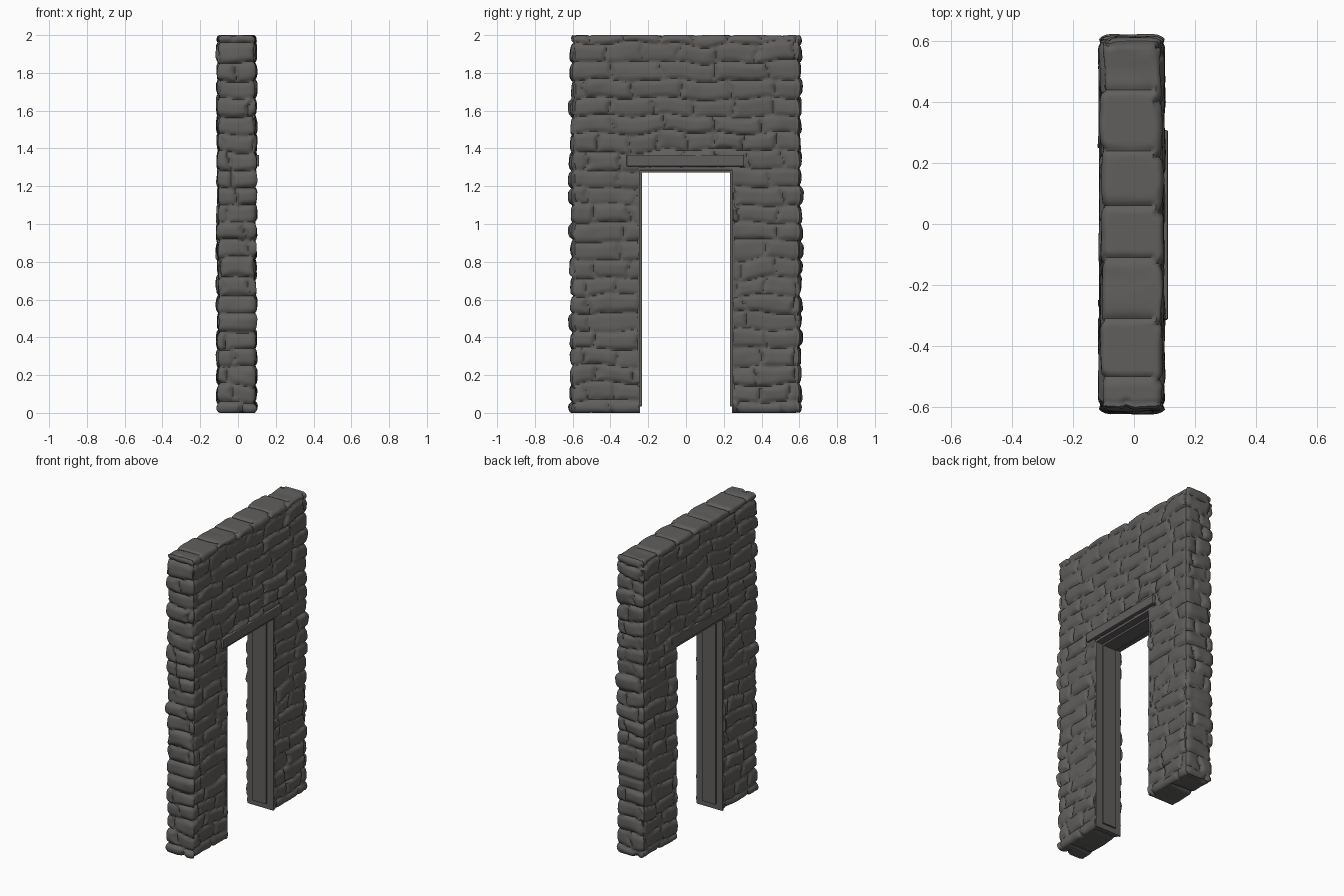
import bpy, bmesh, math, random
from mathutils import Vector, noise

if "Cube" in bpy.data.objects:
    bpy.data.objects.remove(bpy.data.objects["Cube"])

random.seed(5)

def material(name, rgb):
    m = bpy.data.materials.new(name)
    m.diffuse_color = (*rgb, 1)
    m.use_nodes = True
    m.node_tree.nodes["Principled BSDF"].inputs["Base Color"].default_value = m.diffuse_color
    return m

STONE = material("dark grey stone", (0.118, 0.114, 0.110))
WOOD = material("dark grey wood", (0.120, 0.112, 0.110))

# ---- stone relief: wavy courses of random-width stones ----
COURSE = 0.095
cache = {}

def rnd(a, b):
    # three random values per stone, always drawn in the same order
    if (a, b) not in cache:
        cache[(a, b)] = (random.random(), random.random(), random.random())
    return cache[(a, b)]

def relief(p, d):
    # unroll the wall perimeter so stones run round the corners
    if abs(d.x) >= abs(d.y):
        u = p.y if d.x > 0 else 1.4 - p.y
    else:
        u = 0.7 - p.x if d.y > 0 else 2.1 + p.x
    v = (p.z + 0.04) / COURSE + 0.38 * noise.noise(Vector((u * 5, p.z * 4, 3.1)))
    k = math.floor(v)
    row = rnd(k, 9999)
    w = 0.15 + 0.13 * row[0]
    s = (u + 0.03 * noise.noise(Vector((u * 6, p.z * 14, 8.7)))) / w + row[1]
    i = math.floor(s)
    r = rnd(k, i)
    fv, fs = v - k, s - i
    e = min(min(fv, 1 - fv) * COURSE, min(fs, 1 - fs) * w)
    t = min(e / 0.034, 1)
    dome = math.sqrt(1 - (1 - t) ** 2)
    h = -0.016 + (0.019 + 0.012 * (r[0] - 0.5)) * dome
    h += 0.012 * (r[1] - 0.5) * (fs - 0.5) + 0.012 * (r[2] - 0.5) * (fv - 0.5)
    h += 0.005 * noise.noise(p * 11)
    if abs(d.y) > 0.6:
        h = h * 1.25 + 0.010
    return h

# ---- stone wall: surface lattice with the doorway left out ----
def stone_wall():
    S, NX, NY, NZ, R = 0.01, 20, 120, 200, 0.03
    def solid(i, j, k):
        inside = 0 <= i < NX and 0 <= j < NY and 0 <= k < NZ
        return inside and not (35 <= j < 85 and k < 130)
    sides = (((1, 0, 0), ((1, 0, 0), (1, 1, 0), (1, 1, 1), (1, 0, 1))),
             ((-1, 0, 0), ((0, 0, 0), (0, 0, 1), (0, 1, 1), (0, 1, 0))),
             ((0, 1, 0), ((0, 1, 0), (0, 1, 1), (1, 1, 1), (1, 1, 0))),
             ((0, -1, 0), ((0, 0, 0), (1, 0, 0), (1, 0, 1), (0, 0, 1))),
             ((0, 0, 1), ((0, 0, 1), (1, 0, 1), (1, 1, 1), (0, 1, 1))),
             ((0, 0, -1), ((0, 0, 0), (0, 1, 0), (1, 1, 0), (1, 0, 0))))
    index, verts, faces = {}, [], []

    def place(c):
        p = Vector((c[0] * S - 0.1, c[1] * S - 0.6, c[2] * S))
        q = Vector((max(-0.1 + R, min(0.1 - R, p.x)),
                    max(-0.6 + R, min(0.6 - R, p.y)),
                    max(R, min(2 - R, p.z))))
        d = p - q
        if d.length > 1e-6:
            depth = max(abs(d.x), abs(d.y), abs(d.z)) / R
            d.normalize()
            p = q + d * (R + relief(p, d)) * depth
        p.z = max(0, min(2, p.z))
        return (p.x - 0.007, p.y, p.z)

    for i in range(NX):
        for j in range(NY):
            for k in range(NZ):
                if not solid(i, j, k):
                    continue
                for n, quad in sides:
                    if solid(i + n[0], j + n[1], k + n[2]):
                        continue
                    f = []
                    for o in quad:
                        c = (i + o[0], j + o[1], k + o[2])
                        if c not in index:
                            index[c] = len(verts)
                            verts.append(place(c))
                        f.append(index[c])
                    faces.append(f)
    me = bpy.data.meshes.new("stone_wall")
    me.from_pydata(verts, [], faces)
    me.materials.append(STONE)
    ob = bpy.data.objects.new("stone_wall", me)
    bpy.context.collection.objects.link(ob)
    bpy.ops.object.select_all(action='DESELECT')
    ob.select_set(True)
    bpy.context.view_layer.objects.active = ob
    bpy.ops.object.shade_smooth_by_angle(angle=math.radians(50))

stone_wall()

# ---- timber boards, given as min and max corners ----
def board(name, lo, hi, bevel=0.003):
    lo, hi = Vector(lo), Vector(hi)
    bm = bmesh.new()
    bmesh.ops.create_cube(bm, size=1)
    for v in bm.verts:
        v.co = (lo + hi) / 2 + Vector([a * b for a, b in zip(v.co, hi - lo)])
    me = bpy.data.meshes.new(name)
    bm.to_mesh(me)
    bm.free()
    me.materials.append(WOOD)
    ob = bpy.data.objects.new(name, me)
    bpy.context.collection.objects.link(ob)
    mod = ob.modifiers.new("soft edges", 'BEVEL')
    mod.width, mod.segments = bevel, 2

# lintel beams on both faces of the wall
board("right_lintel", (0.06, -0.315, 1.305), (0.112, 0.308, 1.366), 0.006)
board("left_lintel", (-0.115, -0.315, 1.305), (-0.07, 0.308, 1.366), 0.006)

# door frame: outer jambs, inner stops, and their head boards
for side, s in (("front", -1), ("back", 1)):
    a, b = sorted((s * 0.258, s * 0.243))
    board(side + "_jamb", (-0.1, a, 0), (0.092, b, 1.3))
    a, b = sorted((s * 0.246, s * 0.232))
    board(side + "_door_stop", (-0.055, a, 0.035), (0.045, b, 1.285))
board("head_jamb", (-0.1, -0.258, 1.284), (0.092, 0.258, 1.302))
board("head_stop", (-0.055, -0.244, 1.272), (0.045, 0.244, 1.287))
